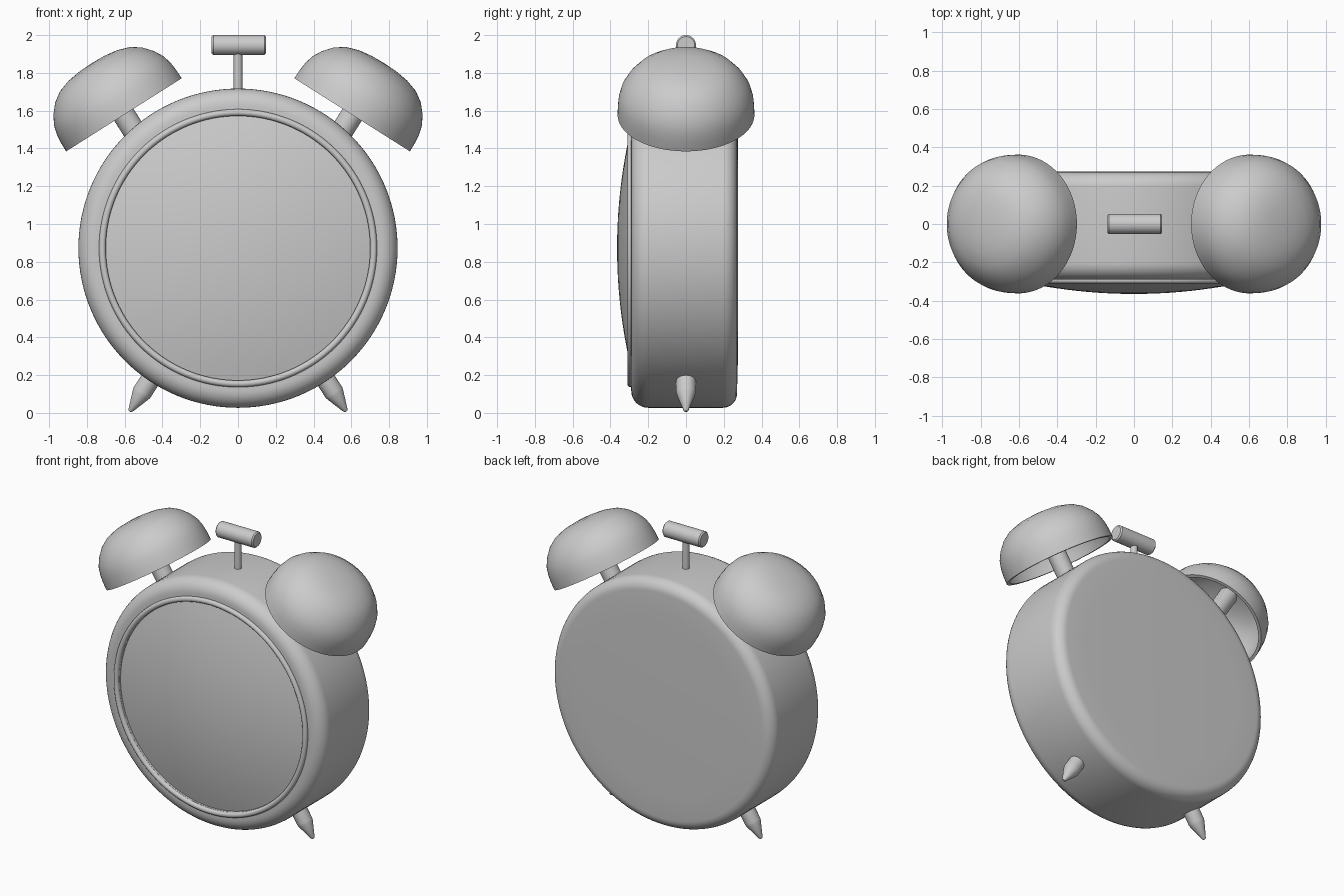
import bpy, bmesh, math
from mathutils import Vector

if "Cube" in bpy.data.objects:
    bpy.data.objects.remove(bpy.data.objects["Cube"])


def lathe(name, profile, loc, axis, segs=96, closed=False):
    """Revolve (radius, height) points about an axis through loc."""
    bm = bmesh.new()
    pts = [bm.verts.new((r, 0, h)) for r, h in profile]
    pairs = list(zip(pts, pts[1:]))
    if closed:
        pairs.append((pts[-1], pts[0]))
    edges = [bm.edges.new(p) for p in pairs]
    bmesh.ops.spin(bm, geom=pts + edges, cent=(0, 0, 0), axis=(0, 0, 1),
                   angle=math.tau, steps=segs, use_duplicate=False)
    bmesh.ops.remove_doubles(bm, verts=bm.verts, dist=1e-4)
    bmesh.ops.recalc_face_normals(bm, faces=bm.faces)
    me = bpy.data.meshes.new(name)
    bm.to_mesh(me)
    bm.free()
    ob = bpy.data.objects.new(name, me)
    bpy.context.collection.objects.link(ob)
    ob.location = loc
    ob.rotation_euler = Vector(axis).to_track_quat('Z', 'Y').to_euler()
    bpy.ops.object.select_all(action='DESELECT')
    ob.select_set(True)
    bpy.context.view_layer.objects.active = ob
    bpy.ops.object.shade_smooth_by_angle(angle=math.radians(35))
    return ob


def arc(cr, ch, rad, a0, a1, n):
    """Points on a circular arc, angles in degrees."""
    return [(cr + rad * math.cos(math.radians(a0 + (a1 - a0) * i / n)),
             ch + rad * math.sin(math.radians(a0 + (a1 - a0) * i / n)))
            for i in range(n + 1)]


def rod(name, r, length, bevel, loc, axis, segs=48):
    """Cylinder starting at loc with softened ends."""
    b = bevel
    return lathe(name, [(0, 0), (r - b, 0), (r, b), (r, length - b),
                        (r - b, length), (0, length)], loc, axis, segs)


MID = 0.872
FRONT = (0, -1, 0)

# Case: drum with rounded edges and a shallow recess for the glass
case = ([(0, -0.275), (0.62, -0.274)] + arc(0.77, -0.195, 0.075, -90, 0, 8)
        + arc(0.755, 0.20, 0.09, 0, 90, 8) + [(0.70, 0.29), (0.70, 0.255), (0, 0.255)])
lathe("case", case, (0, 0, MID), FRONT, 128)

# Bezel ring and domed glass
lathe("bezel", arc(0.718, 0.293, 0.018, 0, 330, 11), (0, 0, MID), FRONT, 128, True)
glass = [(0.703 * i / 12, 0.365 - 0.09 * (i / 12) ** 2) for i in range(13)]
lathe("glass", glass + [(0.703, 0.258)], (0, 0, MID), FRONT, 128)

# Bells, bell posts and feet on both sides
outer = [(0.362, 0), (0.361, 0.05), (0.356, 0.1), (0.343, 0.15), (0.315, 0.2),
         (0.272, 0.25), (0.22, 0.286), (0.15, 0.309), (0.08, 0.319), (0, 0.322)]
inner = [(r * 0.945, h * 0.94) for r, h in reversed(outer)]
for side, s in (("left", -1), ("right", 1)):
    tilt = Vector((s * 0.534, 0, 0.845))
    rim = Vector((s * 0.604, 0, 1.578))
    lathe(side + "_bell", outer + inner, rim, tilt, 96, True)
    rod(side + "_bell_post", 0.06, 0.51, 0.004, rim - tilt * 0.2, tilt)
    foot = [(0, 0), (0.007, 0.001), (0.013, 0.008), (0.048, 0.105),
            (0.052, 0.12), (0.052, 0.3), (0, 0.3)]
    lathe(side + "_foot", foot, (s * 0.573, 0, 0.007), (-s * 0.54, 0, 0.84), 48)

# Hammer
rod("hammer_stem", 0.023, 0.27, 0.002, (0, 0, 1.67), (0, 0, 1))
rod("hammer_head", 0.053, 0.286, 0.008, (-0.139, 0, 1.947), (1, 0, 0))
